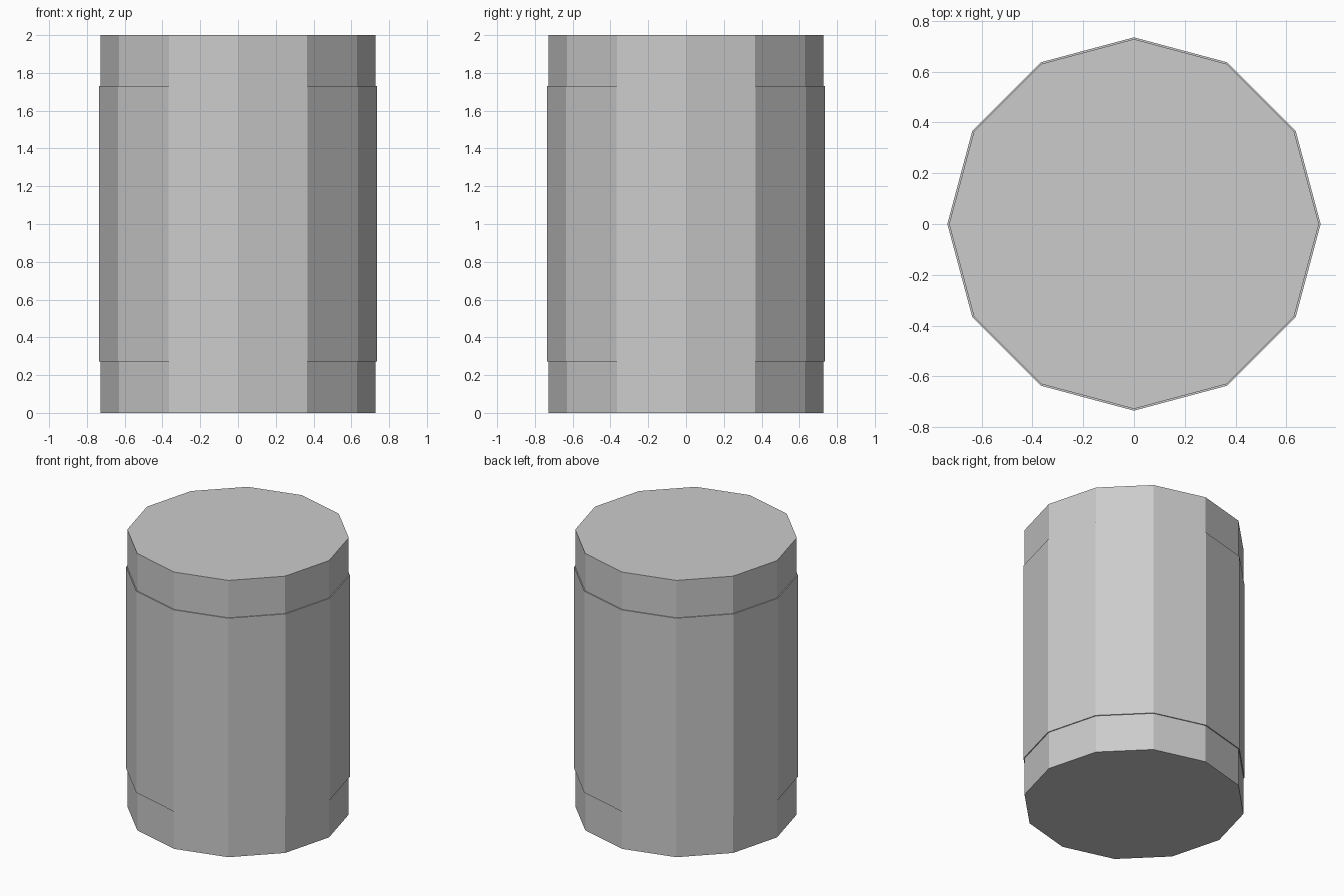
import bpy, bmesh
from math import cos, sin, tau

if "Cube" in bpy.data.objects:
    bpy.data.objects.remove(bpy.data.objects["Cube"])

SIDES = 12
R_END, R_BAND = 0.728, 0.735
Z_LOW, Z_HIGH, HEIGHT = 0.273, 1.73, 2.0

# Stepped drum profile (radius, height): narrow ends, slightly raised middle band
profile = [(R_END, 0), (R_END, Z_LOW), (R_BAND, Z_LOW),
           (R_BAND, Z_HIGH), (R_END, Z_HIGH), (R_END, HEIGHT)]

bm = bmesh.new()
rings = [[bm.verts.new((r * cos(tau * i / SIDES), r * sin(tau * i / SIDES), z))
          for i in range(SIDES)] for r, z in profile]

# Side walls and steps
for a, b in zip(rings, rings[1:]):
    for i in range(SIDES):
        j = (i + 1) % SIDES
        bm.faces.new((a[i], a[j], b[j], b[i]))

# Flat bottom and top
bm.faces.new(rings[0][::-1])
bm.faces.new(rings[-1])

mesh = bpy.data.meshes.new("drum_body")
bm.to_mesh(mesh)
bm.free()
drum = bpy.data.objects.new("drum_body", mesh)
bpy.context.collection.objects.link(drum)
